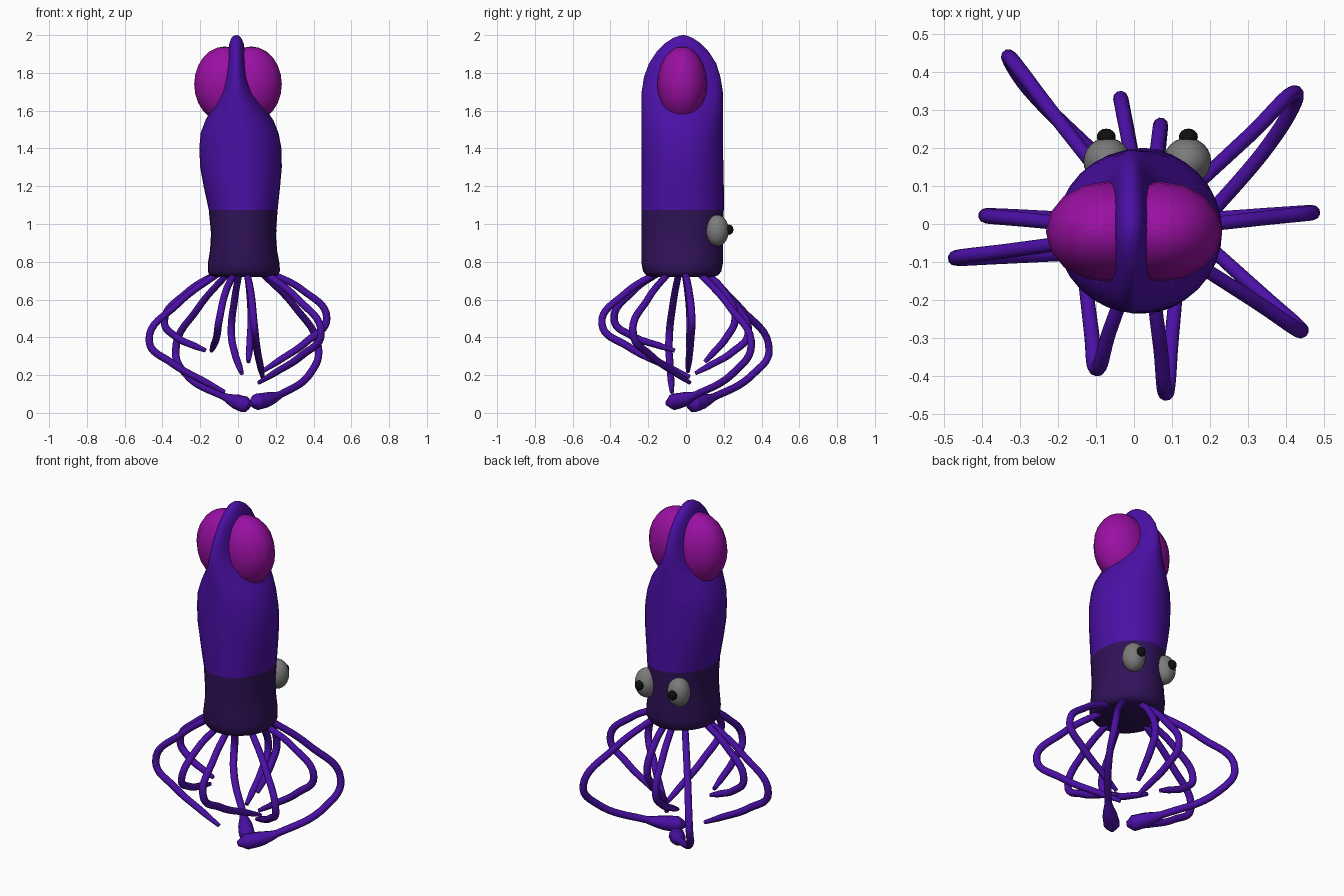
import bpy, bmesh, math
from mathutils import Vector

if "Cube" in bpy.data.objects:
    bpy.data.objects.remove(bpy.data.objects["Cube"])


def material(name, rgb):
    m = bpy.data.materials.new(name)
    m.diffuse_color = (*rgb, 1)
    m.use_nodes = True
    m.node_tree.nodes["Principled BSDF"].inputs["Base Color"].default_value = m.diffuse_color
    return m


PURPLE = material("purple", (0.07, 0.005, 0.38))
DARK = material("dark_purple", (0.03, 0.006, 0.1))
MAGENTA = material("magenta", (0.32, 0.005, 0.36))
GREY = material("eye_grey", (0.2, 0.2, 0.2))
BLACK = material("black", (0.005, 0.005, 0.005))


def finish(name, bm, mat):
    bmesh.ops.recalc_face_normals(bm, faces=bm.faces)
    for f in bm.faces:
        f.smooth = True
    me = bpy.data.meshes.new(name)
    bm.to_mesh(me)
    bm.free()
    me.materials.append(mat)
    ob = bpy.data.objects.new(name, me)
    bpy.context.collection.objects.link(ob)
    return ob


def loft(name, rings, mat, caps, seg=32):
    """Skin elliptical rings given as (z, x0, x1, y0, y1)."""
    bm = bmesh.new()
    loops = []
    for z, x0, x1, y0, y1 in rings:
        loops.append([bm.verts.new((
            (x0 + x1) / 2 + (x1 - x0) / 2 * math.cos(2 * math.pi * i / seg),
            (y0 + y1) / 2 + (y1 - y0) / 2 * math.sin(2 * math.pi * i / seg),
            z)) for i in range(seg)])
    for a, b in zip(loops, loops[1:]):
        for i in range(seg):
            j = (i + 1) % seg
            bm.faces.new((a[i], a[j], b[j], b[i]))
    for c in caps:
        bm.faces.new(loops[c])
    return finish(name, bm, mat)


def ellipsoid(name, centre, radii, mat, u=24, v=16):
    bm = bmesh.new()
    bmesh.ops.create_uvsphere(bm, u_segments=u, v_segments=v, radius=1)
    bmesh.ops.scale(bm, vec=radii, verts=bm.verts)
    bmesh.ops.translate(bm, vec=centre, verts=bm.verts)
    return finish(name, bm, mat)


def limb(name, pts, radii):
    """Tapered round tube through the points."""
    cu = bpy.data.curves.new(name, 'CURVE')
    cu.dimensions = '3D'
    cu.bevel_depth = 0.02
    cu.bevel_resolution = 3
    cu.resolution_u = 8
    cu.use_fill_caps = True
    sp = cu.splines.new('BEZIER')
    sp.bezier_points.add(len(pts) - 1)
    for bp, p, r in zip(sp.bezier_points, pts, radii):
        bp.co = p
        bp.radius = r
        bp.handle_left_type = bp.handle_right_type = 'AUTO'
    cu.materials.append(PURPLE)
    ob = bpy.data.objects.new(name, cu)
    bpy.context.collection.objects.link(ob)
    bpy.ops.object.select_all(action='DESELECT')
    ob.select_set(True)
    bpy.context.view_layer.objects.active = ob
    bpy.ops.object.convert(target='MESH')
    bpy.ops.object.shade_smooth()


# Head: dark lower section
seam = (1.075, -0.155, 0.21, -0.235, 0.2)
loft("head", [
    (0.72, -0.12, 0.18, -0.18, 0.14),
    (0.728, -0.15, 0.21, -0.21, 0.17),
    (0.75, -0.16, 0.222, -0.228, 0.187),
    (0.79, -0.16, 0.22, -0.235, 0.195),
    (0.86, -0.148, 0.207, -0.235, 0.195),
    (0.95, -0.143, 0.2, -0.235, 0.195),
    seam], DARK, [0])

# Mantle: tall body that pinches into a thin crest at the top
loft("mantle", [
    seam,
    (1.2, -0.182, 0.223, -0.235, 0.2),
    (1.3, -0.2, 0.232, -0.235, 0.198),
    (1.4, -0.205, 0.23, -0.235, 0.196),
    (1.48, -0.198, 0.215, -0.235, 0.195),
    (1.55, -0.172, 0.187, -0.235, 0.195),
    (1.62, -0.135, 0.14, -0.235, 0.195),
    (1.7, -0.095, 0.085, -0.235, 0.195),
    (1.78, -0.073, 0.055, -0.222, 0.182),
    (1.85, -0.061, 0.045, -0.196, 0.16),
    (1.91, -0.053, 0.038, -0.157, 0.122),
    (1.955, -0.046, 0.03, -0.113, 0.08),
    (1.985, -0.035, 0.018, -0.068, 0.035),
    (1.997, -0.022, 0.005, -0.035, 0.005),
    (2.0, -0.012, -0.006, -0.02, -0.01)], PURPLE, [-1])

# Fins and eyes, one per side
for side, s in (("left", -1), ("right", 1)):
    ellipsoid(side + "_fin", (s * 0.07, -0.02, 1.74), (0.162, 0.132, 0.2),
              MAGENTA, 16, 12)
    x = 0.035 + s * 0.105
    ellipsoid(side + "_eye", (x, 0.165, 0.965), (0.063, 0.062, 0.083), GREY)
    ellipsoid(side + "_pupil", (x + s * 0.003, 0.229, 0.97),
              (0.025, 0.022, 0.027), BLACK, 16, 10)

# Arms: outer bend point and tip of each
arms = [
    ((-0.47, -0.09, 0.38), (-0.07, -0.075, 0.11)),
    ((-0.39, 0.022, 0.48), (-0.17, 0.015, 0.33)),
    ((-0.1, -0.38, 0.49), (-0.14, -0.06, 0.33)),
    ((0.085, -0.445, 0.47), (0.13, 0.02, 0.19)),
    ((0.44, -0.28, 0.42), (0.11, 0.02, 0.16)),
    ((0.47, 0.03, 0.5), (0.13, 0.01, 0.22)),
    ((0.07, 0.26, 0.5), (0.055, 0.1, 0.27)),
    ((-0.035, 0.33, 0.42), (0.02, 0.05, 0.21)),
]


def outward(bend):
    """Root under the head, a point halfway out, and the bend itself."""
    b = Vector(bend)
    d = Vector((b.x - 0.03, b.y + 0.02, 0)).normalized()
    root = Vector((0.03, -0.02, 0.75)) + d * 0.12
    mid = root.lerp(b, 0.6)
    mid.z += 0.05
    return [root, mid, b]


for n, (bend, tip) in enumerate(arms, 1):
    b, t = Vector(bend), Vector(tip)
    back = b.lerp(t, 0.3)
    back.z -= 0.035
    limb(f"arm_{n}", outward(bend) + [back, b.lerp(t, 0.75) - Vector((0, 0, 0.015)), t],
         [0.9, 0.95, 1, 1, 0.9, 0.55])

# Two long tentacles ending in clubs
tentacles = {
    "left_tentacle": ((-0.33, 0.44, 0.33),
                      [(-0.28, 0.36, 0.21), (-0.07, 0.15, 0.085),
                       (-0.01, 0.085, 0.06), (0.035, 0.035, 0.045), (0.06, 0.01, 0.04)]),
    "right_tentacle": ((0.425, 0.345, 0.35),
                       [(0.39, 0.26, 0.22), (0.22, 0.05, 0.095),
                        (0.155, -0.015, 0.07), (0.1, -0.065, 0.058), (0.068, -0.1, 0.05)]),
}
for name, (bend, rest) in tentacles.items():
    limb(name, outward(bend) + [Vector(p) for p in rest],
         [0.9, 0.95, 1, 1, 1, 2.0, 2.2, 0.7])
